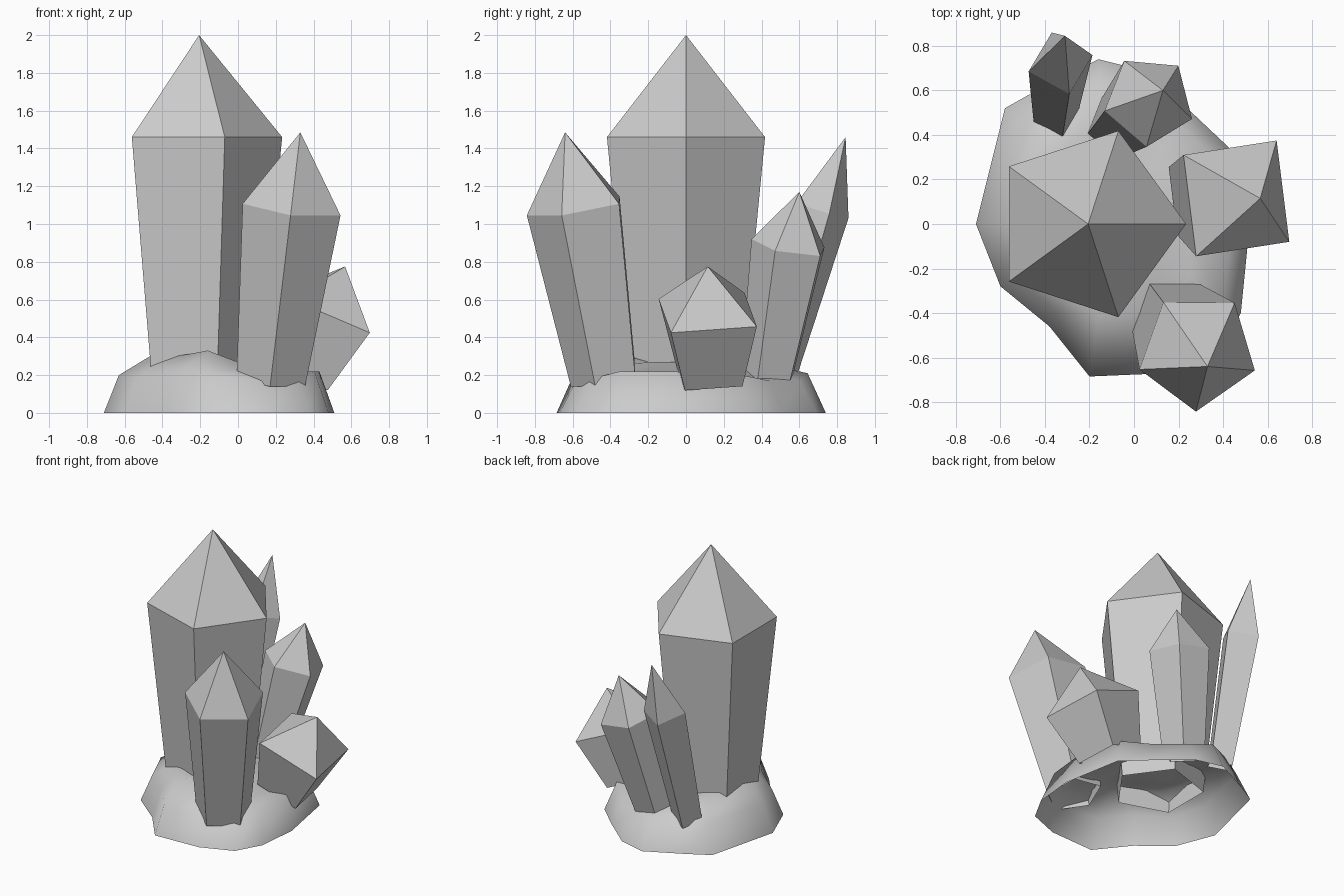
import bpy, math
from mathutils import Vector

if "Cube" in bpy.data.objects:
    bpy.data.objects.remove(bpy.data.objects["Cube"])


def make(name, verts, faces):
    me = bpy.data.meshes.new(name)
    me.from_pydata([tuple(v) for v in verts], [], faces)
    me.update()
    ob = bpy.data.objects.new(name, me)
    bpy.context.collection.objects.link(ob)
    return ob


def crystal(name, base, shoulder, apex, corner, sides, taper=0.7):
    """Open-bottomed tapered prism with a pyramid tip; corner is one shoulder vertex."""
    base, shoulder, apex = Vector(base), Vector(shoulder), Vector(apex)
    axis = (apex - base).normalized()
    u = Vector(corner) - shoulder
    u -= axis * u.dot(axis)
    w = axis.cross(u)
    ring = [u * math.cos(a) + w * math.sin(a)
            for a in (2 * math.pi * i / sides for i in range(sides))]
    verts = [base + p * taper for p in ring] + [shoulder + p for p in ring] + [apex]
    faces = []
    for i in range(sides):
        j = (i + 1) % sides
        faces += [(i, j, sides + j, sides + i), (sides + i, sides + j, 2 * sides)]
    return make(name, verts, faces)


# Crystals
crystal("main_crystal", (-.206, 0, .16), (-.206, 0, 1.46), (-.206, 0, 2),
        (.234, 0, 1.46), 5)
crystal("front_crystal", (.175, -.42, .17), (.286, -.572, 1.09), (.33, -.64, 1.485),
        (.28, -.845, 1.06), 5)
crystal("right_crystal", (.315, .125, .19), (.46, .115, .53), (.567, .115, .775),
        (.70, -.08, .43), 4, .67)
crystal("back_crystal", (-.07, .435, .18), (.068, .554, .883), (.13, .60, 1.17),
        (.06, .35, .94), 5)
crystal("back_left_crystal", (-.35, .48, .19), (-.33, .722, 1.07), (-.31, .845, 1.46),
        (-.29, .59, 1.13), 4)

# Lumpy open rock shell: outline, shoulder ring, upper ring, crown
outline = [(.51, -.1), (.43, .34), (.25, .51), (.04, .69), (-.16, .74), (-.42, .61),
           (-.58, .52), (-.71, 0), (-.60, -.28), (-.38, -.46), (-.2, -.685),
           (.15, -.67), (.38, -.58), (.48, -.4)]
low = [.22, .2, .17, .17, .21, .22, .2, .2, .18, .2, .2, .17, .18, .22]
high = [.2, .2, .18, .19, .22, .27, .3, .3, .29, .31, .33, .25, .21, .22]
cx, cy, n = -.1, 0, len(outline)
verts = [(x, y, 0) for x, y in outline]
for scale, heights in ((.87, low), (.6, high), (.3, [.27] * n)):
    verts += [(cx + (x - cx) * scale, cy + (y - cy) * scale, h)
              for (x, y), h in zip(outline, heights)]
verts.append((cx, cy, .27))
faces = []
for r in range(3):
    for i in range(n):
        j = (i + 1) % n
        faces.append((r * n + i, r * n + j, r * n + n + j, r * n + n + i))
faces += [(3 * n + i, 3 * n + (i + 1) % n, 4 * n) for i in range(n)]
rock = make("rock_base", verts, faces)
for p in rock.data.polygons:
    p.use_smooth = True
